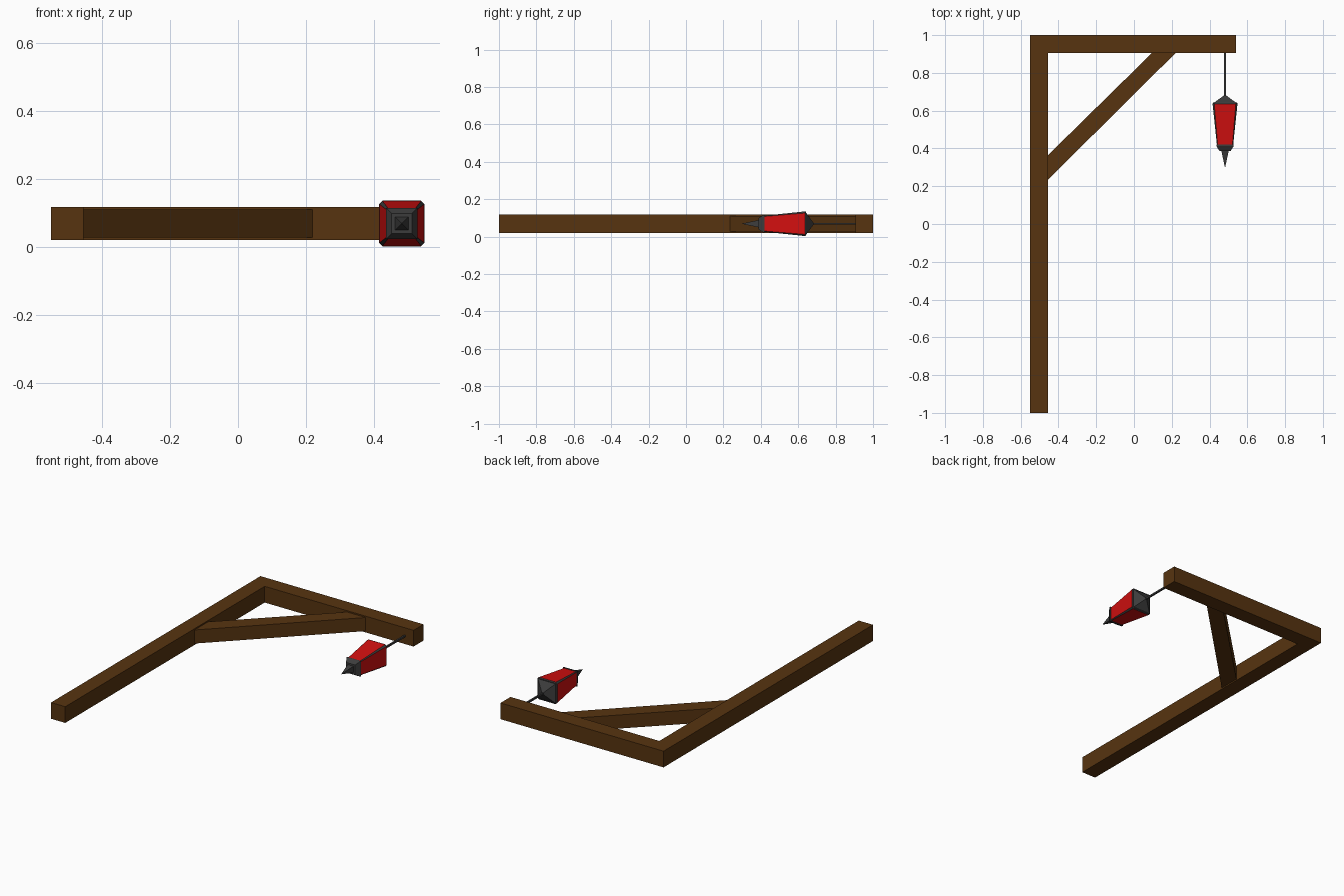
import bpy, bmesh

cube = bpy.data.objects.get("Cube")
if cube:
    bpy.data.objects.remove(cube, do_unlink=True)


def material(name, colour):
    m = bpy.data.materials.new(name)
    m.use_nodes = True
    m.diffuse_color = (*colour, 1)
    bsdf = m.node_tree.nodes["Principled BSDF"]
    bsdf.inputs["Base Color"].default_value = (*colour, 1)
    bsdf.inputs["Roughness"].default_value = 0.8
    return m


WOOD = material("brown wood", (0.095, 0.034, 0.005))
IRON = material("dark iron", (0.046, 0.046, 0.046))
GLASS = material("red glass", (0.65, 0.005, 0.005))

MID_Z = 0.069      # centre plane of the whole model
LAMP_X = 0.482     # axis of the lantern


def finish(name, bm, *mats):
    bmesh.ops.recalc_face_normals(bm, faces=bm.faces)
    mesh = bpy.data.meshes.new(name)
    bm.to_mesh(mesh)
    bm.free()
    obj = bpy.data.objects.new(name, mesh)
    bpy.context.collection.objects.link(obj)
    for m in mats:
        mesh.materials.append(m)
    return obj


def plank(name, outline, half):
    """Extrude an xy outline evenly about the centre plane."""
    bm = bmesh.new()
    face = bm.faces.new([bm.verts.new((x, y, MID_Z - half)) for x, y in outline])
    new = bmesh.ops.extrude_face_region(bm, geom=[face])["geom"]
    top = [v for v in new if isinstance(v, bmesh.types.BMVert)]
    bmesh.ops.translate(bm, verts=top, vec=(0, 0, 2 * half))
    return finish(name, bm, WOOD)


def ring(y, half, cut):
    """Points of a square across the y axis, corners cut when asked."""
    inner = half - cut
    pts = []
    for sx, sz in ((1, 1), (-1, 1), (-1, -1), (1, -1)):
        pair = [(sx * half, sz * inner), (sx * inner, sz * half)]
        if sx * sz < 0:
            pair.reverse()
        pts += pair if cut else pair[:1]
    return [(LAMP_X + x, y, MID_Z + z) for x, z in pts]


def loft(name, sections, *mats):
    """Skin square sections (y, half width, corner cut) along y."""
    bm = bmesh.new()
    rings = [[bm.verts.new(p) for p in ring(*s)] for s in sections]
    for a, b in zip(rings, rings[1:]):
        n = len(a)
        for i in range(n):
            f = bm.faces.new((a[i], a[(i + 1) % n], b[(i + 1) % n], b[i]))
            # the narrow cut corners form the metal frame
            if len(mats) > 1 and i % 2 == 0:
                f.material_index = 1
    bm.faces.new(rings[0])
    bm.faces.new(rings[-1])
    return finish(name, bm, *mats)


# Post and arm, one L-shaped timber
plank("post_and_arm", [(-0.55, -1), (-0.455, -1), (-0.455, 0.905),
                       (0.54, 0.905), (0.54, 1), (-0.55, 1)], 0.049)
# Diagonal brace, ends let slightly into the timber
plank("diagonal_brace", [(-0.458, 0.232), (0.223, 0.908),
                         (0.098, 0.908), (-0.458, 0.362)], 0.041)

# Lantern
loft("hanging_rod", [(0.91, 0.005, 0), (0.67, 0.005, 0)], IRON)
loft("lantern_roof", [(0.682, 0.005, 0), (0.642, 0.063, 0.008),
                      (0.636, 0.067, 0.011)][1:], IRON)
loft("lantern_roof_peak", [(0.682, 0.004, 0), (0.641, 0.06, 0)], IRON)
loft("lantern_body", [(0.637, 0.066, 0.009), (0.418, 0.043, 0.004)], GLASS, IRON)
loft("lantern_collar", [(0.421, 0.046, 0), (0.413, 0.046, 0),
                        (0.387, 0.03, 0)], IRON)
loft("lantern_spike", [(0.39, 0.02, 0), (0.30, 0.0008, 0)], IRON)
